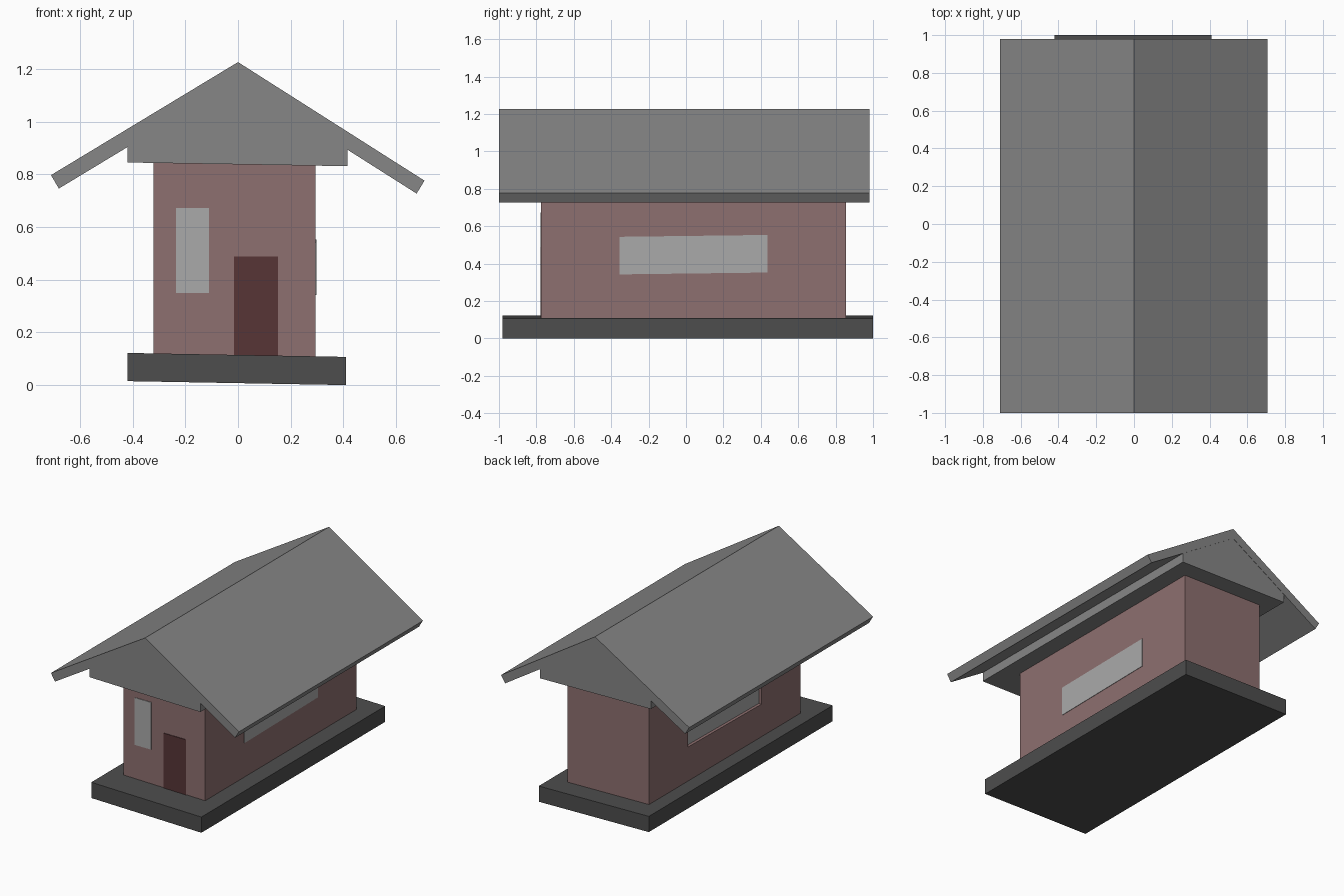
import bpy, bmesh

if "Cube" in bpy.data.objects:
    bpy.data.objects.remove(bpy.data.objects["Cube"])


def material(name, rgb):
    m = bpy.data.materials.new(name)
    m.diffuse_color = (*rgb, 1)
    m.use_nodes = True
    m.node_tree.nodes["Principled BSDF"].inputs["Base Color"].default_value = m.diffuse_color
    return m


ROOF = material("roof_grey", (0.24, 0.24, 0.24))
BASE = material("dark_grey", (0.075, 0.075, 0.075))
WALL = material("wall_red", (0.27, 0.16, 0.16))
DOOR = material("door_red", (0.095, 0.035, 0.037))
GLASS = material("window_grey", (0.40, 0.40, 0.40))


def extrude(name, profile, start, end, mat, axis="y"):
    """Extrude a flat outline: (x, z) along y, or (y, z) along x."""
    bm = bmesh.new()
    rings = []
    for d in (start, end):
        rings.append([bm.verts.new((a, d, b) if axis == "y" else (d, a, b))
                      for a, b in profile])
    n = len(profile)
    bm.faces.new(rings[0])
    bm.faces.new(rings[1][::-1])
    for i in range(n):
        j = (i + 1) % n
        bm.faces.new((rings[0][i], rings[1][i], rings[1][j], rings[0][j]))
    bmesh.ops.recalc_face_normals(bm, faces=bm.faces)
    mesh = bpy.data.meshes.new(name)
    bm.to_mesh(mesh)
    bm.free()
    obj = bpy.data.objects.new(name, mesh)
    bpy.context.collection.objects.link(obj)
    if mat:
        mesh.materials.append(mat)
    return obj


# Slightly sloping floor slab
extrude("base", [(-0.42, 0.015), (0.41, 0.0), (0.41, 0.107), (-0.42, 0.122)],
        -0.98, 1.0, BASE)

# Walls
walls = extrude("walls", [(-0.32, 0.10), (0.295, 0.10), (0.295, 0.85), (-0.32, 0.85)],
                -0.775, 0.855, WALL)

# Long side windows: recessed on the left, flush on the right
side = [(-0.355, 0.342), (0.435, 0.352), (0.435, 0.553), (-0.355, 0.543)]
cutter = extrude("window_cutter", side, -0.40, -0.29, None, "x")
cutter.hide_render = True
cutter.hide_set(True)
cut = walls.modifiers.new("window_recess", "BOOLEAN")
cut.operation = "DIFFERENCE"
cut.solver = "EXACT"
cut.object = cutter
extrude("left_window", side, -0.30, -0.288, GLASS, "x")
extrude("right_window", side, 0.28, 0.298, GLASS, "x")

# Front window and door
extrude("front_window", [(-0.235, 0.35), (-0.11, 0.35), (-0.11, 0.672), (-0.235, 0.672)],
        -0.779, -0.76, GLASS)
extrude("door", [(-0.015, 0.105), (0.152, 0.105), (0.152, 0.488), (-0.015, 0.488)],
        -0.779, -0.76, DOOR)

# Ceiling slab with the gable filling the space under the roof
extrude("gable", [(-0.42, 0.845), (0.415, 0.831), (0.415, 0.895), (0.0, 1.16), (-0.42, 0.91)],
        -0.998, 0.978, ROOF)

# Pitched roof
extrude("roof", [(-0.71, 0.797), (-0.68, 0.746), (0.0, 1.157), (0.678, 0.727),
                 (0.708, 0.776), (0.0, 1.226)], -1.0, 0.98, ROOF)
